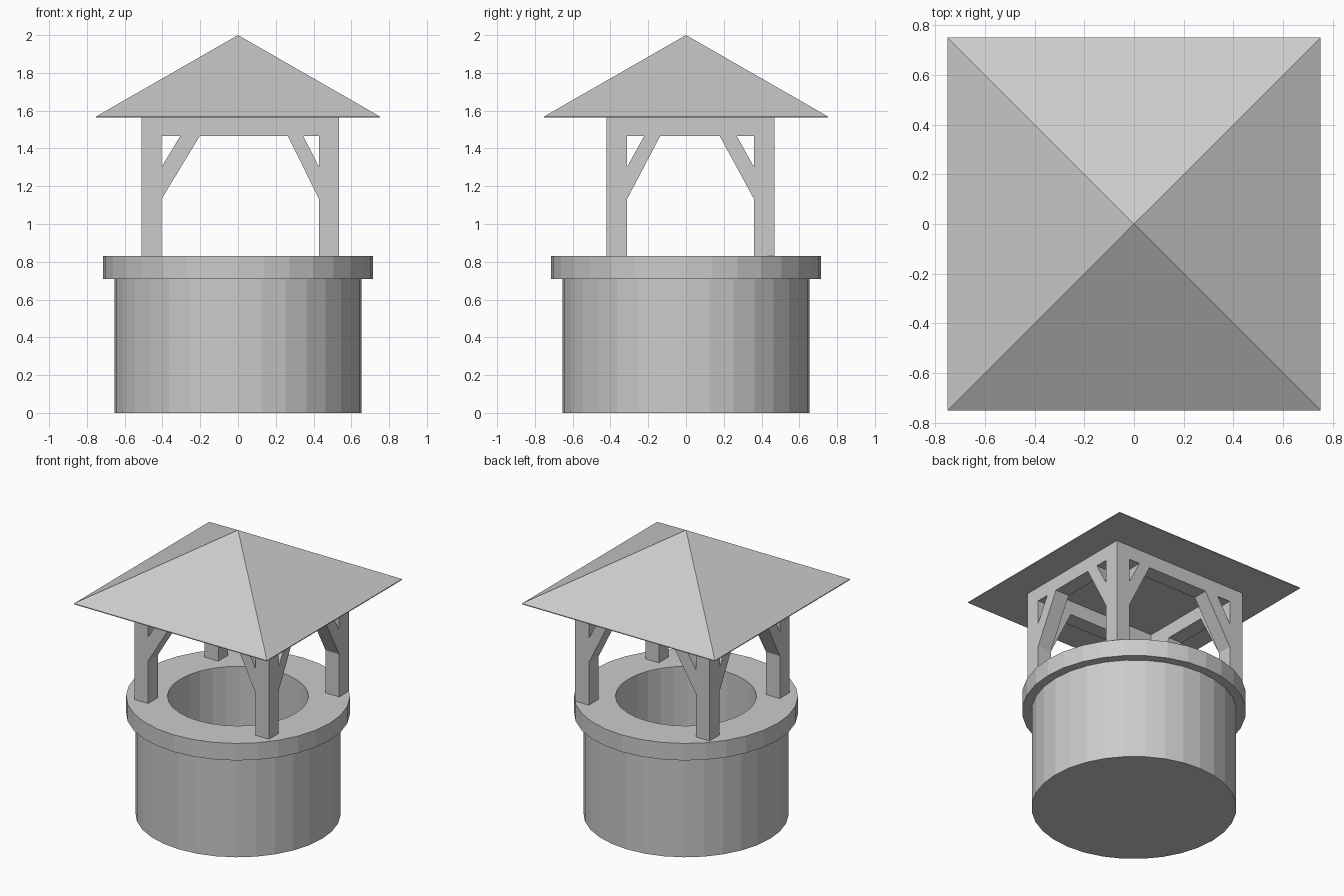
import bpy, bmesh
from math import cos, sin, pi

if "Cube" in bpy.data.objects:
    bpy.data.objects.remove(bpy.data.objects["Cube"])


def finish(name, bm):
    bmesh.ops.remove_doubles(bm, verts=bm.verts, dist=1e-5)
    bmesh.ops.recalc_face_normals(bm, faces=bm.faces)
    mesh = bpy.data.meshes.new(name)
    bm.to_mesh(mesh)
    bm.free()
    obj = bpy.data.objects.new(name, mesh)
    bpy.context.collection.objects.link(obj)
    return obj


def prism(name, outline, axis, a, b):
    """Extrude a (horizontal, z) outline along 'x' or 'y' from a to b."""
    bm = bmesh.new()
    place = (lambda u, z, w: (u, w, z)) if axis == 'y' else (lambda u, z, w: (w, u, z))
    ends = [[bm.verts.new(place(u, z, w)) for u, z in outline] for w in (a, b)]
    n = len(outline)
    bm.faces.new(ends[0])
    bm.faces.new(ends[1][::-1])
    for i in range(n):
        j = (i + 1) % n
        bm.faces.new((ends[0][i], ends[0][j], ends[1][j], ends[1][i]))
    return finish(name, bm)


def box(name, x, y, z):
    return prism(name, [(x[0], z[0]), (x[1], z[0]), (x[1], z[1]), (x[0], z[1])], 'y', *y)


def lathe(name, profile, sides=32):
    bm = bmesh.new()
    rings = [[bm.verts.new((r * cos(2 * pi * i / sides), r * sin(2 * pi * i / sides), z))
              for i in range(sides)] for r, z in profile]
    for lo, hi in zip(rings, rings[1:]):
        for i in range(sides):
            j = (i + 1) % sides
            bm.faces.new((lo[i], lo[j], hi[j], hi[i]))
    bm.faces.new(rings[0])
    bm.faces.new(rings[-1])
    return finish(name, bm)


# Well wall with overhanging rim and a deep open shaft
lathe("well_wall", [(0.655, 0), (0.655, 0.71), (0.715, 0.71), (0.715, 0.83),
                    (0.45, 0.83), (0.45, 0.04)])

# Timber frame: outer and inner faces of the posts
RIM, BEAM, TOP = 0.83, 1.465, 1.565
XS = {"left": (-0.512, -0.406), "right": (0.43, 0.536)}
YS = {"front": (-0.42, -0.313), "back": (0.361, 0.468)}

# Posts
for xn, x in XS.items():
    for yn, y in YS.items():
        box(f"{yn}_{xn}_post", x, y, (RIM, BEAM))

# Beams
for yn, y in YS.items():
    box(f"{yn}_beam", (XS["left"][0], XS["right"][1]), y, (BEAM, TOP))
for xn, x in XS.items():
    box(f"{xn}_beam", x, (YS["front"][1], YS["back"][0]), (BEAM, TOP))


# Diagonal braces between post and beam
def brace(name, start, inner, outer, axis, span):
    prism(name, [(start, 1.13), (start, 1.30), (inner, BEAM), (outer, BEAM)], axis, *span)


for yn, y in YS.items():
    brace(f"{yn}_brace_left", XS["left"][1], -0.306, -0.203, 'y', y)
    brace(f"{yn}_brace_right", XS["right"][0], 0.346, 0.264, 'y', y)
for xn, x in XS.items():
    brace(f"{xn}_brace_front", YS["front"][1], -0.222, -0.137, 'x', x)
    brace(f"{xn}_brace_back", YS["back"][0], 0.269, 0.179, 'x', x)

# Pyramid roof with a thin eave edge
bm = bmesh.new()
corners = [(-0.752, -0.752), (0.752, -0.752), (0.752, 0.752), (-0.752, 0.752)]
low, high = [[bm.verts.new((x, y, z)) for x, y in corners] for z in (1.563, 1.569)]
apex = bm.verts.new((0, 0, 2))
bm.faces.new(low)
for i in range(4):
    j = (i + 1) % 4
    bm.faces.new((low[i], low[j], high[j], high[i]))
    bm.faces.new((high[i], high[j], apex))
finish("roof", bm)
